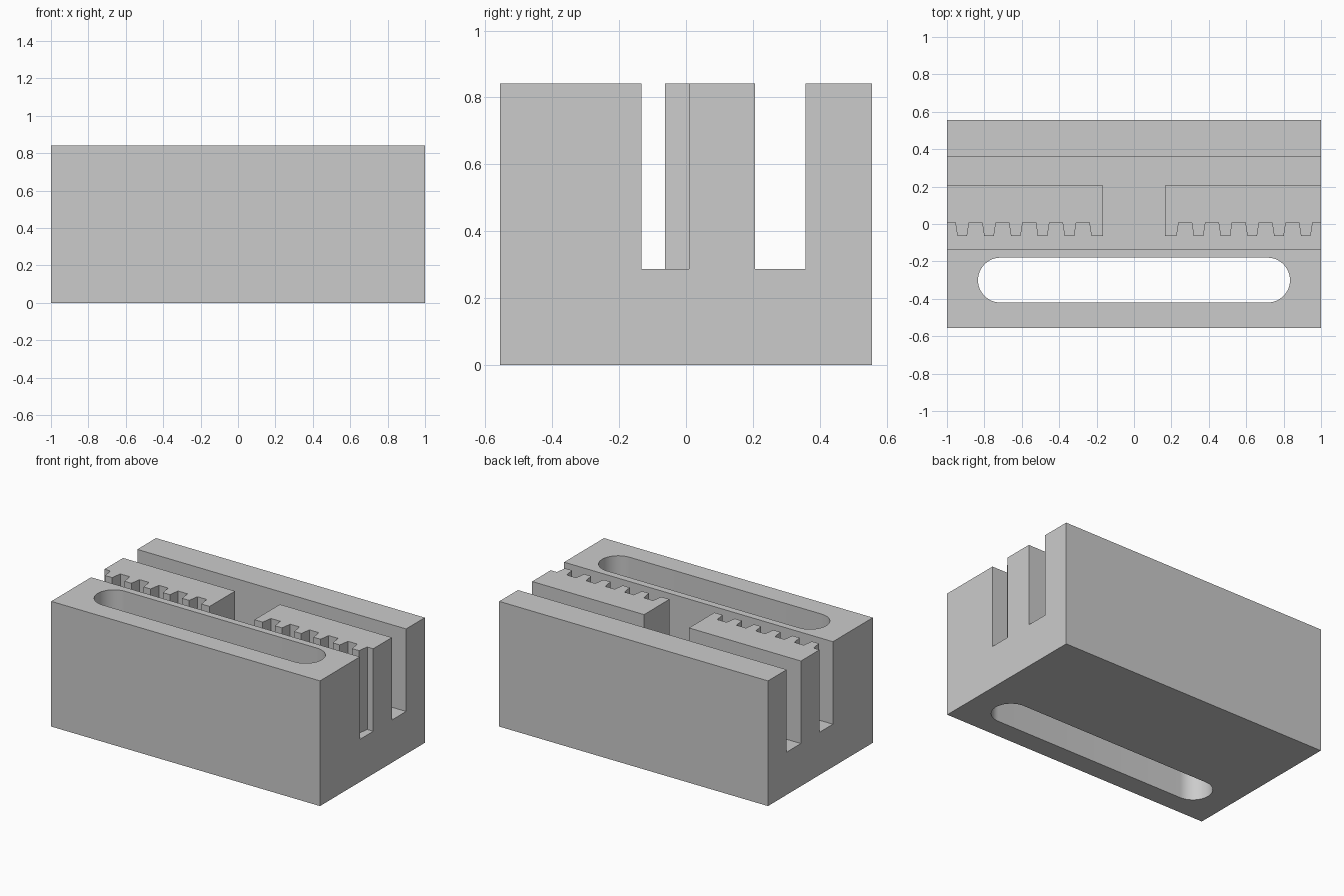
import bpy, bmesh, math

cube = bpy.data.objects.get("Cube")
if cube:
    bpy.data.objects.remove(cube, do_unlink=True)

LENGTH, DEPTH, HEIGHT = 2.0, 1.114, 0.842
FLOOR = 0.287                       # bottom of the channels
FRONT, BACK = -0.133, 0.358         # outer walls of the channels
RACK_BACK, ROOT, TIP = 0.207, 0.009, -0.063
GAP = 0.167                         # half of the opening between the racks
PITCH, FLANK = 0.1433, 0.011
OVER = 0.1                          # cutter overshoot

grey = bpy.data.materials.new("plain grey")
grey.use_nodes = True
colour = (0.6, 0.6, 0.6, 1)
grey.diffuse_color = colour
grey.node_tree.nodes["Principled BSDF"].inputs["Base Color"].default_value = colour


def prism(name, outline, z0, z1):
    """Extrude a plan outline upwards into a solid."""
    bm = bmesh.new()
    face = bm.faces.new([bm.verts.new((x, y, z0)) for x, y in outline])
    top = bmesh.ops.extrude_face_region(bm, geom=[face])["geom"]
    verts = [v for v in top if isinstance(v, bmesh.types.BMVert)]
    bmesh.ops.translate(bm, verts=verts, vec=(0, 0, z1 - z0))
    bmesh.ops.recalc_face_normals(bm, faces=bm.faces)
    mesh = bpy.data.meshes.new(name)
    bm.to_mesh(mesh)
    bm.free()
    mesh.materials.append(grey)
    obj = bpy.data.objects.new(name, mesh)
    bpy.context.collection.objects.link(obj)
    return obj


def cut(body, cutter):
    """Subtract a cutter and discard it."""
    cutter.hide_render = True
    mod = body.modifiers.new(cutter.name, 'BOOLEAN')
    mod.operation, mod.solver, mod.object = 'DIFFERENCE', 'EXACT', cutter
    bpy.context.view_layer.objects.active = body
    bpy.ops.object.modifier_apply(modifier=mod.name)
    bpy.data.objects.remove(cutter, do_unlink=True)


# Toothed edge of the +x rack, from the middle gap outwards
teeth = [(GAP, TIP)]
for k in range(6):
    start, end = 0.176 + PITCH * k, 0.228 + PITCH * k
    if k:
        teeth += [(start - FLANK, ROOT), (start, TIP)]
    teeth += [(end, TIP), (end + FLANK, ROOT)]

# Both channels and the middle gap form one H-shaped plan around the racks
edge = LENGTH / 2 + OVER
right = [(edge, FRONT), (edge, ROOT)] + teeth[::-1]
right += [(GAP, RACK_BACK), (edge, RACK_BACK), (edge, BACK)]
channels = right + [(-x, y) for x, y in reversed(right)]

# Long rounded slot passing right through the front wall
R, SLOT_Y, SLOT_X = 0.12, -0.30, 0.714
SEGMENTS = 24
slot = []
for side, turn in ((1, -math.pi / 2), (-1, math.pi / 2)):
    for i in range(SEGMENTS + 1):
        a = turn + math.pi * i / SEGMENTS
        slot.append((side * SLOT_X + R * math.cos(a), SLOT_Y + R * math.sin(a)))

# Block with the channels and slot milled out
hx, hy = LENGTH / 2, DEPTH / 2
body = prism("rack_block", [(-hx, -hy), (hx, -hy), (hx, hy), (-hx, hy)], 0, HEIGHT)
cut(body, prism("channel_cutter", channels, FLOOR, HEIGHT + OVER))
cut(body, prism("slot_cutter", slot, -OVER, HEIGHT + OVER))

bpy.ops.object.select_all(action='DESELECT')
body.select_set(True)
bpy.context.view_layer.objects.active = body
bpy.ops.object.shade_smooth_by_angle(angle=math.radians(30))
